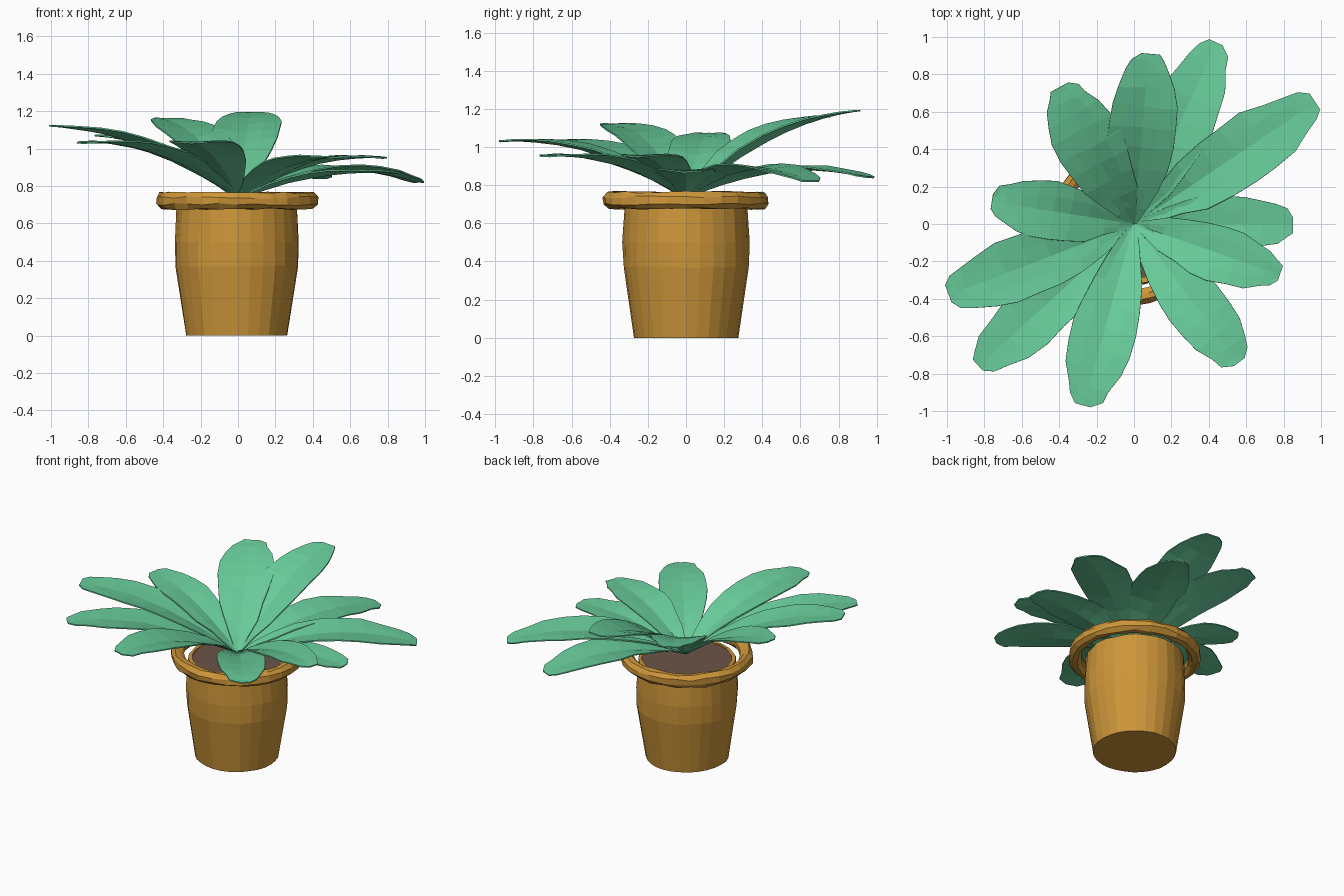
import bpy, math, random
from mathutils import Vector

if "Cube" in bpy.data.objects:
    bpy.data.objects.remove(bpy.data.objects["Cube"])

random.seed(4)


def material(name, rgb):
    m = bpy.data.materials.new(name)
    m.diffuse_color = (*rgb, 1)
    m.use_nodes = True
    m.node_tree.nodes["Principled BSDF"].inputs["Base Color"].default_value = m.diffuse_color
    return m


GREEN = material("leaf_green", (0.138, 0.60, 0.323))
CLAY = material("clay", (0.61, 0.305, 0.042))
SOIL = material("soil_brown", (0.15, 0.09, 0.065))


def make(name, verts, faces, mat):
    me = bpy.data.meshes.new(name)
    me.from_pydata(verts, [], faces)
    me.materials.append(mat)
    ob = bpy.data.objects.new(name, me)
    bpy.context.collection.objects.link(ob)
    return ob


def lathe(name, profile, n, mat, closed=False, jitter=0.0, cap=False):
    k = len(profile)
    verts = []
    for r, z in profile:
        for i in range(n):
            a = 2 * math.pi * i / n
            q = r + random.uniform(-jitter, jitter)
            dz = random.uniform(-jitter, jitter) if 0 < z else 0
            verts.append((q * math.cos(a) - 0.007, q * math.sin(a), z + dz))
    faces = []
    for j in range(k if closed else k - 1):
        j2 = (j + 1) % k
        for i in range(n):
            i2 = (i + 1) % n
            faces.append((j * n + i, j * n + i2, j2 * n + i2, j2 * n + i))
    if cap:
        faces.append(tuple(reversed(range(n))))
    return make(name, verts, faces, mat)


# Pot: tapered foot, slightly bulging body, open top with inner wall
lathe("pot", [(0.272, 0), (0.328, 0.37), (0.332, 0.5), (0.318, 0.70), (0.295, 0.70), (0.29, 0.6)],
      28, CLAY, jitter=0.004, cap=True)

# Rim: chunky faceted ring standing slightly clear of the body
ring = [(0.393 + 0.043 * math.cos(a), 0.72 + 0.047 * math.sin(a))
        for a in [2 * math.pi * (i + 0.5) / 8 for i in range(8)]]
lathe("rim", ring, 28, CLAY, closed=True, jitter=0.006)

# Soil disc
n = 28
make("soil", [(0.305 * math.cos(2 * math.pi * i / n) - 0.007, 0.305 * math.sin(2 * math.pi * i / n), 0.695)
              for i in range(n)], [tuple(range(n))], SOIL)

# Leaves: tip x, tip y, tip z, mid z, half width
LEAVES = [
    (-0.40, 0.73, 1.16, 1.03, 0.18), (0.08, 0.91, 1.19, 1.05, 0.18),
    (0.44, 0.97, 0.84, 0.87, 0.17), (0.97, 0.65, 0.82, 0.88, 0.18),
    (0.85, 0.00, 0.87, 0.85, 0.15), (0.78, -0.27, 0.95, 0.91, 0.15),
    (0.56, -0.74, 0.95, 0.91, 0.16), (-0.27, -0.97, 1.03, 0.97, 0.17),
    (-0.83, -0.76, 1.03, 0.97, 0.16), (-0.99, -0.38, 1.12, 1.01, 0.17),
    (-0.76, 0.12, 1.07, 0.97, 0.16),
]
OUTLINE = [(0, 0.08), (0.1, 0.34), (0.2, 0.58), (0.32, 0.8), (0.45, 0.96), (0.57, 1.0),
           (0.69, 0.96), (0.8, 0.85), (0.9, 0.67), (0.96, 0.5), (1.0, 0.27)]
ACROSS = (-1, -0.5, 0, 0.5, 1)


def leaf(name, tx, ty, tz, mz, width):
    tip = Vector((tx, ty, 0))
    side = Vector((-ty, tx, 0)).normalized()
    z0 = 0.73
    verts, faces = [], []
    for t, w in OUTLINE:
        # parabola through base, mid and tip heights
        z = z0 * (1 - t) * (1 - 2 * t) + mz * 4 * t * (1 - t) + tz * t * (2 * t - 1)
        cup = 0.30 * (1 - t) + 0.02
        for u in ACROSS:
            h = width * w
            edge = random.uniform(-0.012, 0.012) if abs(u) == 1 and t > 0.1 else 0
            p = tip * t + side * (u * h + edge)
            p += tip * random.uniform(-0.008, 0.008) if 0 < t < 1 else Vector()
            p.z = z + cup * h * abs(u) + random.uniform(-0.002, 0.002)
            verts.append(p)
    k = len(ACROSS)
    for j in range(len(OUTLINE) - 1):
        for i in range(k - 1):
            a = j * k + i
            faces.append((a, a + k, a + k + 1, a + 1))
    ob = make(name, verts, [f[::-1] for f in faces], GREEN)
    mod = ob.modifiers.new("thickness", 'SOLIDIFY')
    mod.thickness = 0.008
    mod.offset = 0


for i, spec in enumerate(LEAVES):
    leaf(f"leaf_{i + 1}", *spec)
